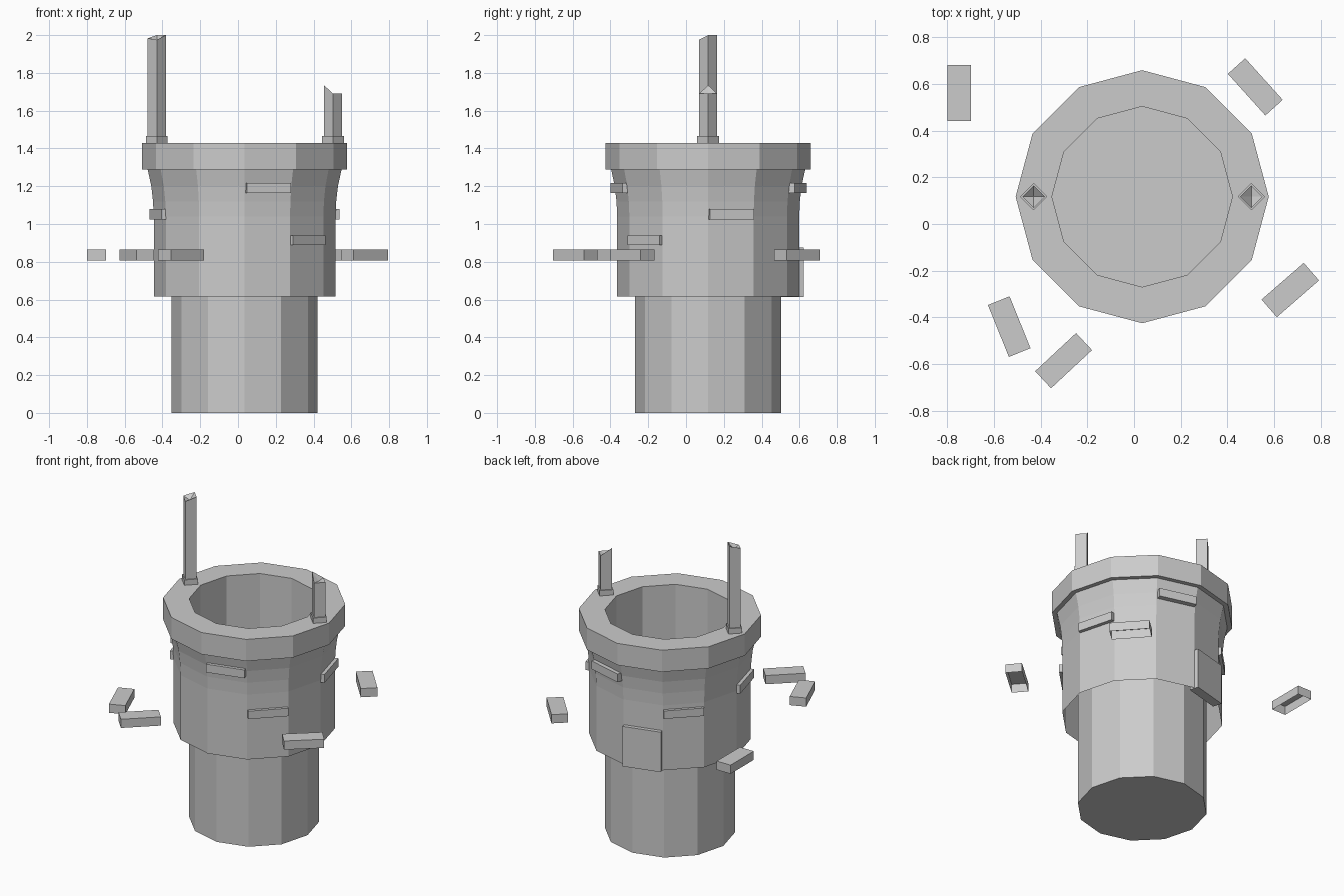
import bpy, bmesh
from math import cos, sin, pi, radians
from mathutils import Matrix

if "Cube" in bpy.data.objects:
    bpy.data.objects.remove(bpy.data.objects["Cube"])

CX, CY, SIDES = 0.035, 0.117, 12


def finish(name, bm, recalc=True):
    if recalc:
        bmesh.ops.recalc_face_normals(bm, faces=bm.faces)
    mesh = bpy.data.meshes.new(name)
    bm.to_mesh(mesh)
    bm.free()
    obj = bpy.data.objects.new(name, mesh)
    bpy.context.collection.objects.link(obj)
    return obj


def lathe(name, profile, cap_bottom=False):
    """Turn a (radius, z) profile into a twelve-sided shell around the well axis."""
    bm = bmesh.new()
    rings = [[bm.verts.new((CX + r * cos(2 * pi * i / SIDES), CY + r * sin(2 * pi * i / SIDES), z))
              for i in range(SIDES)] for r, z in profile]
    for a, b in zip(rings, rings[1:]):
        for i in range(SIDES):
            j = (i + 1) % SIDES
            bm.faces.new((a[i], a[j], b[j], b[i]))
    if cap_bottom:
        bm.faces.new(rings[0][::-1])
    return finish(name, bm, recalc=False)


def box(name, centre, size, angle, open_bottom=False):
    bm = bmesh.new()
    mat = (Matrix.Translation(centre) @ Matrix.Rotation(radians(angle), 4, 'Z')
           @ Matrix.Diagonal((*size, 1)))
    bmesh.ops.create_cube(bm, size=1, matrix=mat)
    bmesh.ops.recalc_face_normals(bm, faces=bm.faces)
    if open_bottom:
        bmesh.ops.delete(bm, geom=[f for f in bm.faces if f.normal.z < -0.9], context='FACES')
    return finish(name, bm, recalc=False)


# Inner shaft with closed floor
lathe("well_shaft", [(0.387, 0), (0.387, 0.615), (0.387, 1.43)], cap_bottom=True)

# Outer wall, flaring under the rim, open below
lathe("outer_wall", [(0.481, 0.615), (0.481, 1.04), (0.485, 1.12), (0.494, 1.2), (0.513, 1.288)])

# Rim slab: underside, outer edge and top
lathe("rim", [(0.513, 1.288), (0.5425, 1.288), (0.5425, 1.43), (0.387, 1.43)])

# Raised wall stones: face angle, outer distance from axis, bottom z, height
stones = [(-75, 0.502, 1.163, 0.054), (-45, 0.484, 0.888, 0.052), (15, 0.488, 1.024, 0.055),
          (75, 0.506, 1.163, 0.054), (-165, 0.488, 1.024, 0.055), (135, 0.484, 0.96, 0.052),
          (105, 0.49, 0.613, 0.262)]
DEPTH = 0.06
for n, (ang, dist, z, h) in enumerate(stones):
    d = dist - DEPTH / 2
    a = radians(ang)
    box(f"wall_stone_{n + 1}", (CX + d * cos(a), CY + d * sin(a), z + h / 2), (DEPTH, 0.242, h), ang)

# Loose bricks lying around the well at ground level
bricks = [(-0.75, 0.562, 90), (0.52, 0.588, -48), (0.67, -0.283, 41),
          (-0.535, -0.44, -68), (-0.302, -0.586, 43)]
for n, (x, y, ang) in enumerate(bricks):
    box(f"loose_brick_{n + 1}", (x, y, 0.836), (0.24, 0.1, 0.057), ang, open_bottom=True)


# Broken post: diamond section with a splintered top (east, north, west, south, centre heights)
def post(name, x, tops, mid):
    bm = bmesh.new()
    r = 0.048
    dirs = [(1, 0), (0, 1), (-1, 0), (0, -1)]
    low = [bm.verts.new((x + r * dx, CY + r * dy, 1.43)) for dx, dy in dirs]
    high = [bm.verts.new((x + r * dx, CY + r * dy, z)) for (dx, dy), z in zip(dirs, tops)]
    centre = bm.verts.new((x, CY, mid))
    bm.faces.new(low[::-1])
    for i in range(4):
        j = (i + 1) % 4
        bm.faces.new((low[i], low[j], high[j], high[i]))
        bm.faces.new((high[i], high[j], centre))
    finish(name, bm)
    # Square footing under the post
    side = 0.058 * 2 ** 0.5
    box(name + "_footing", (x, CY, 1.447), (side, side, 0.036), 45)


post("tall_post", -0.43, (2.0, 2.0, 1.983, 1.975), 1.965)
post("short_post", 0.503, (1.69, 1.69, 1.735, 1.69), 1.685)
